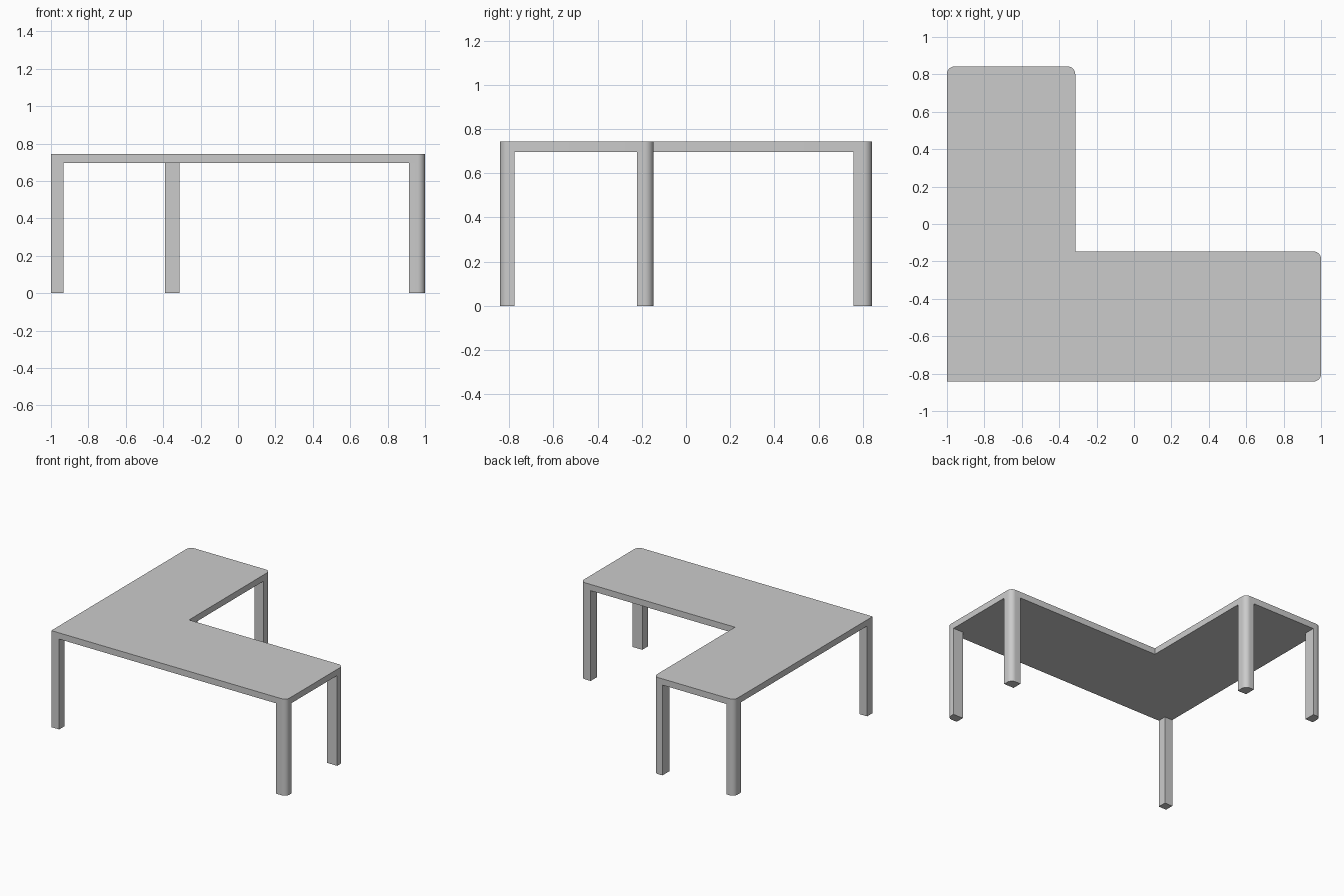
import bpy, bmesh, math

if "Cube" in bpy.data.objects:
    bpy.data.objects.remove(bpy.data.objects["Cube"])

HALF_X, HALF_Y = 1.0, 0.842
IN_X, IN_Y = -0.314, -0.147      # inner corner of the L
Z_UNDER, Z_TOP = 0.695, 0.743
RADIUS = 0.04


def prism(name, corners, z0, z1, segments=8):
    """Extrude a counter-clockwise outline of (x, y, rounded) corners."""
    pts = []
    n = len(corners)
    for i, (x, y, rounded) in enumerate(corners):
        if not rounded:
            pts.append((x, y))
            continue
        px, py, _ = corners[i - 1]
        nx, ny, _ = corners[(i + 1) % n]
        # inward signs of the right-angled corner
        sx = 1 if px + nx > 2 * x else -1
        sy = 1 if py + ny > 2 * y else -1
        cx, cy = x + sx * RADIUS, y + sy * RADIUS
        start = math.atan2(y - cy, x - cx) - math.pi / 4
        for k in range(segments + 1):
            a = start + k * math.pi / 2 / segments
            pts.append((cx + RADIUS * math.cos(a), cy + RADIUS * math.sin(a)))
    bm = bmesh.new()
    low = [bm.verts.new((x, y, z0)) for x, y in pts]
    high = [bm.verts.new((x, y, z1)) for x, y in pts]
    bm.faces.new(low[::-1])
    bm.faces.new(high)
    for i in range(len(pts)):
        j = (i + 1) % len(pts)
        bm.faces.new((low[i], low[j], high[j], high[i]))
    mesh = bpy.data.meshes.new(name)
    bm.to_mesh(mesh)
    bm.free()
    obj = bpy.data.objects.new(name, mesh)
    bpy.context.collection.objects.link(obj)
    bpy.ops.object.select_all(action='DESELECT')
    obj.select_set(True)
    bpy.context.view_layer.objects.active = obj
    bpy.ops.object.shade_smooth_by_angle(angle=math.radians(30))
    return obj


def leg(name, x0, x1, y0, y1, round_at=None):
    """Rectangular leg with one outer corner rounded (0-3, from min x/min y)."""
    box = [(x0, y0), (x1, y0), (x1, y1), (x0, y1)]
    prism(name, [(x, y, i == round_at) for i, (x, y) in enumerate(box)], 0, Z_UNDER)


# L-shaped desk top
prism("desk_top", [
    (-HALF_X, -HALF_Y, False), (HALF_X, -HALF_Y, True), (HALF_X, IN_Y, True),
    (IN_X, IN_Y, False), (IN_X, HALF_Y, True), (-HALF_X, HALF_Y, True)], Z_UNDER, Z_TOP)

# Legs, flush with the outer corners
SLIM, MID, WIDE = 0.067, 0.075, 0.085
leg("corner_leg", -HALF_X, -HALF_X + SLIM, -HALF_Y, -HALF_Y + SLIM)
leg("right_front_leg", HALF_X - WIDE, HALF_X, -HALF_Y, -HALF_Y + SLIM, 1)
leg("right_inner_leg", HALF_X - WIDE, HALF_X, IN_Y - MID, IN_Y, 2)
leg("back_inner_leg", IN_X - MID, IN_X, HALF_Y - WIDE, HALF_Y, 2)
leg("back_left_leg", -HALF_X, -HALF_X + SLIM, HALF_Y - WIDE, HALF_Y, 3)
